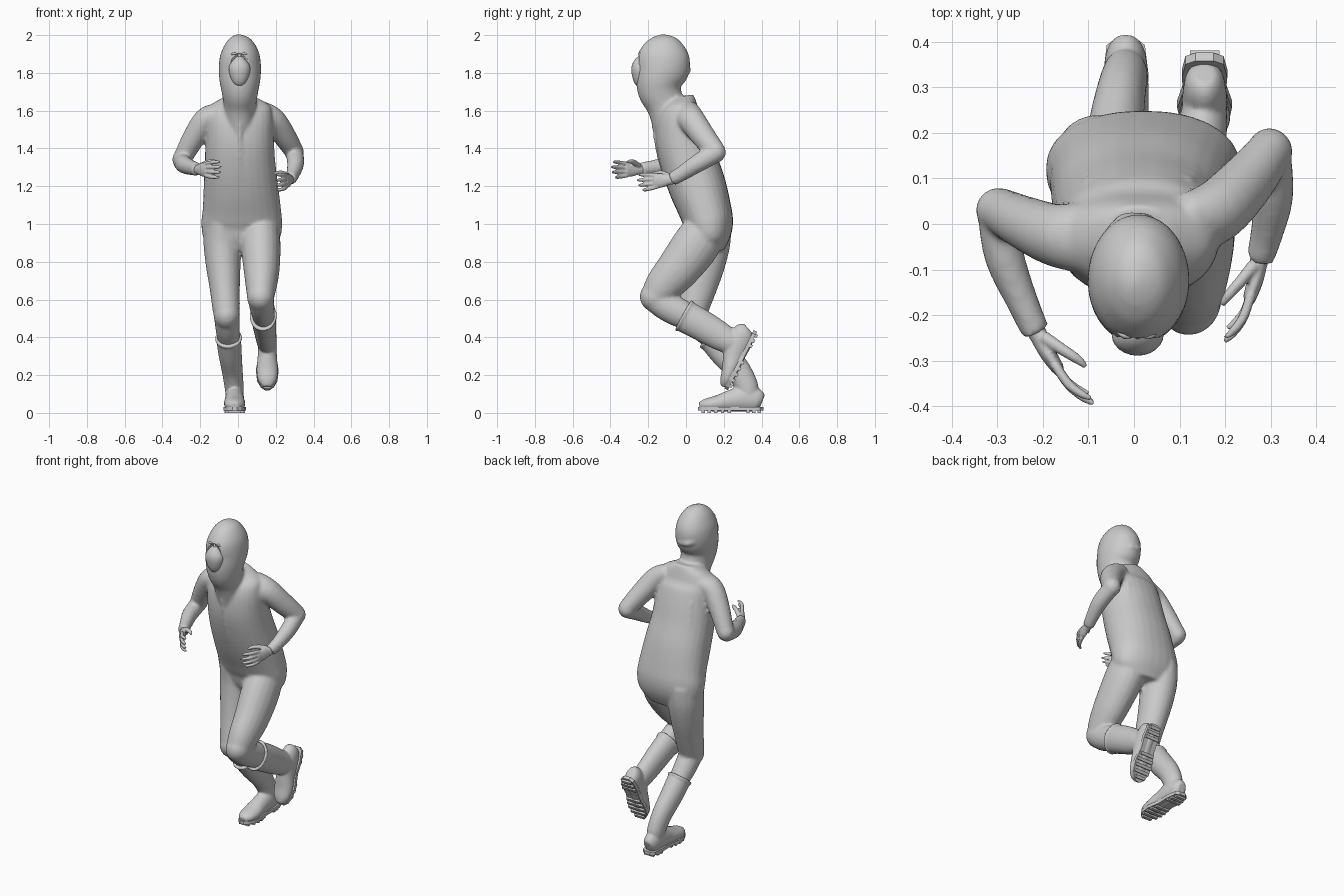
import bpy, bmesh
from math import sin, cos, pi, radians
from mathutils import Vector, Matrix

def spin(v, e):
    return abs(v) ** e * (1 if v >= 0 else -1)

def loft(bm, secs, n=20, steps=4, e=1.0, M=Matrix()):
    """Smooth closed tube through sections (x, y, z, half width, half depth)."""
    P = [secs[0]] + list(secs) + [secs[-1]]
    pts = []
    for i in range(1, len(P) - 2):
        for k in range(steps):
            t = k / steps
            pts.append([0.5 * (2*b + (c-a)*t + (2*a-5*b+4*c-d)*t*t + (3*b-a-3*c+d)*t**3)
                        for a, b, c, d in zip(P[i-1], P[i], P[i+1], P[i+2])])
    pts.append(list(secs[-1]))
    rings = []
    for i, p in enumerate(pts):
        a, b = pts[max(i-1, 0)], pts[min(i+1, len(pts)-1)]
        t = (Vector(b[:3]) - Vector(a[:3])).normalized()
        u = (Vector((1, 0, 0)) - t * t.x).normalized()
        v = t.cross(u)
        rings.append([bm.verts.new(M @ (Vector(p[:3]) + u*p[3]*spin(cos(2*pi*j/n), e)
                                        + v*p[4]*spin(sin(2*pi*j/n), e))) for j in range(n)])
    for r, s in zip(rings, rings[1:]):
        for j in range(n):
            bm.faces.new((r[j], r[(j+1) % n], s[(j+1) % n], s[j]))
    bm.faces.new(rings[0])
    bm.faces.new(rings[-1])

def tube(bm, points, r):
    """Thin fold or seam, fading out at both ends."""
    last = len(points) - 1
    loft(bm, [(*p, r*(0.3 if i in (0, last) else 1), r*(0.3 if i in (0, last) else 1))
              for i, p in enumerate(points)], n=8)

def ball(bm, loc, size):
    bmesh.ops.create_uvsphere(bm, u_segments=24, v_segments=14, radius=1,
                              matrix=Matrix.Translation(loc) @ Matrix.Diagonal((*size, 1)))

def finish(name, bm, voxel=0, smooth=0):
    bmesh.ops.recalc_face_normals(bm, faces=bm.faces)
    me = bpy.data.meshes.new(name)
    bm.to_mesh(me)
    bm.free()
    ob = bpy.data.objects.new(name, me)
    bpy.context.collection.objects.link(ob)
    for p in me.polygons:
        p.use_smooth = True
    if voxel:
        m = ob.modifiers.new("blend", 'REMESH')
        m.mode, m.voxel_size, m.use_smooth_shade = 'VOXEL', voxel, True
        if smooth:
            s = ob.modifiers.new("soften", 'SMOOTH')
            s.factor, s.iterations = 0.5, smooth
    return ob

# hooded suit: torso, hood, legs and sleeves blended into one skin
bm = bmesh.new()
loft(bm, [(.01, -.03, 1.675, .07, .07), (.01, -.025, 1.63, .155, .085), (.01, -.03, 1.56, .175, .125),
          (.01, -.015, 1.45, .18, .147), (.01, .015, 1.33, .187, .152), (.015, .06, 1.2, .197, .152),
          (.02, .10, 1.08, .207, .14), (.02, .12, 1.0, .214, .13), (.02, .12, .92, .2, .11),
          (.02, .12, .86, .14, .08)], n=28, e=.9)
loft(bm, [(.01, -.06, 1.48, .08, .1), (.01, -.105, 1.62, .085, .1), (.01, -.137, 1.70, .097, .115),
          (.01, -.14, 1.76, .108, .125), (.01, -.122, 1.83, .112, .142), (.01, -.122, 1.90, .103, .134),
          (.007, -.124, 1.96, .074, .096), (.005, -.126, 1.99, .042, .055),
          (.005, -.127, 2.004, .008, .01)], n=28)
loft(bm, [(.12, .13, 1.03, .09, .1), (.12, .06, .9, .105, .125), (.125, -.04, .765, .096, .115),
          (.123, -.115, .68, .084, .1), (.12, -.155, .625, .074, .085)])
ball(bm, (.12, -.163, .615), (.073, .082, .08))
loft(bm, [(.12, -.165, .61, .068, .075), (.127, -.1, .563, .066, .077), (.135, -.015, .52, .06, .075),
          (.14, .06, .48, .05, .055)])
loft(bm, [(-.085, .12, 1.0, .095, .12), (-.083, .12, .9, .1, .115), (-.078, .1, .78, .092, .105),
          (-.07, .07, .66, .08, .092), (-.062, .035, .54, .072, .08)])
ball(bm, (-.06, .03, .52), (.07, .08, .08))
loft(bm, [(-.06, .03, .52, .068, .072), (-.055, .09, .445, .064, .068), (-.05, .13, .4, .06, .06),
          (-.045, .19, .33, .05, .05)])
# sleeves
loft(bm, [(-.11, -.03, 1.58, .06, .08), (-.17, -.025, 1.55, .066, .07), (-.235, 0, 1.455, .06, .06),
          (-.295, .03, 1.345, .05, .05)])
ball(bm, (-.298, .03, 1.342), (.05, .05, .052))
loft(bm, [(-.3, .03, 1.335, .045, .05), (-.285, -.07, 1.315, .044, .048), (-.25, -.16, 1.3, .036, .041),
          (-.215, -.238, 1.29, .031, .036)])
loft(bm, [(.12, .0, 1.58, .06, .08), (.185, .03, 1.55, .066, .072), (.25, .095, 1.46, .06, .064),
          (.297, .155, 1.385, .05, .055)])
ball(bm, (.298, .158, 1.38), (.051, .053, .055))
loft(bm, [(.3, .155, 1.375, .046, .052), (.305, .06, 1.32, .045, .048), (.292, -.02, 1.268, .036, .04),
          (.277, -.075, 1.237, .031, .036)])
# folds on the hood, back, seat and joints, plus the front zip seam
for z, y in ((1.865, .005), (1.82, .015), (1.775, -.02)):
    tube(bm, [(-.075, y-.06, z+.02), (-.03, y-.008, z), (.03, y-.005, z-.008), (.085, y-.06, z+.015)], .014)
for x in (-.11, -.045, .075, .135):
    tube(bm, [(x*.9, .10, 1.5), (x, .15-abs(x)*.25, 1.36), (x, .203-abs(x)*.2, 1.18)], .012)
tube(bm, [(.01, -.19, 1.6), (.01, -.163, 1.45), (.01, -.138, 1.33), (.015, -.09, 1.19), (.02, -.01, 1.0)], .009)
for k in (0, 1):
    tube(bm, [(-.12, .085-k*.02, .55-k*.06), (-.06, .11-k*.01, .53-k*.05), (0, .085-k*.02, .55-k*.06)], .01)
suit = finish("hooded_suit", bm, .0095, 4)

# face opening cut out of the hood
bm = bmesh.new()
ball(bm, (.008, -.285, 1.83), (.064, .06, .096))
cutter = finish("face_cutter", bm)
cutter.hide_render = True
cutter.hide_viewport = True
cutter.display_type = 'WIRE'
cut = suit.modifiers.new("face_opening", 'BOOLEAN')
cut.operation, cut.object = 'DIFFERENCE', cutter

# face with eyes and brows
bm = bmesh.new()
ball(bm, (.008, -.19, 1.84), (.066, .052, .088))
ball(bm, (.008, -.238, 1.875), (.012, .016, .03))
for s in (-1, 1):
    tube(bm, [(.008+s*.008, -.246, 1.895), (.008+s*.028, -.246, 1.903), (.008+s*.05, -.232, 1.893)], .007)
    ball(bm, (.008+s*.028, -.232, 1.883), (.014, .012, .009))
finish("face", bm)

# moulded breathing mask, narrower at the chin
bm = bmesh.new()
loft(bm, [(.008, -.225, 1.74, .02, .02), (.008, -.238, 1.757, .04, .037), (.008, -.242, 1.80, .055, .046),
          (.008, -.242, 1.835, .055, .045), (.008, -.238, 1.865, .036, .032),
          (.008, -.232, 1.885, .014, .015)], n=24)
finish("face_mask", bm)

# rubber boots: foot in its own frame, shaft in the world frame
def boot(name, M, shaft):
    bm = bmesh.new()
    loft(bm, [(0, .166, .06, .025, .035), (0, .14, .068, .043, .06), (0, .07, .075, .05, .07),
              (0, 0, .064, .051, .058), (0, -.07, .05, .057, .044), (0, -.13, .043, .049, .033),
              (0, -.167, .037, .024, .02)], M=M)
    loft(bm, shaft, n=24)
    (a, b) = Vector(shaft[0][:3]), Vector(shaft[1][:3])
    c = a.lerp(b, .12)
    loft(bm, [(*a, shaft[0][3]+.006, shaft[0][4]+.006), (*c, shaft[0][3]+.006, shaft[0][4]+.006)], n=24)
    finish(name + "_boot", bm, .007, 3)
    # sole plate with cross treads
    bm = bmesh.new()
    outline = [(.172, .02), (.155, .042), (.09, .05), (.02, .047), (-.06, .06), (-.12, .054),
               (-.158, .034), (-.174, .012)]
    loop = [(x, y) for y, x in outline] + [(-x, y) for y, x in reversed(outline)]
    low = [bm.verts.new(M @ Vector((x, y, .012))) for x, y in loop]
    top = [bm.verts.new(M @ Vector((x, y, .032))) for x, y in loop]
    bm.faces.new(low)
    bm.faces.new(top)
    for i in range(len(low)):
        j = (i + 1) % len(low)
        bm.faces.new((low[i], low[j], top[j], top[i]))
    for y, w in ((.15, .065), (.12, .085), (.09, .09), (-.01, .09), (-.045, .105), (-.08, .108),
                 (-.115, .098), (-.147, .065)):
        bmesh.ops.create_cube(bm, size=1, matrix=M @ Matrix.Translation((0, y, .008))
                              @ Matrix.Diagonal((w, .018, .016, 1)))
    ob = finish(name + "_boot_sole", bm)
    for p in ob.data.polygons:
        p.use_smooth = False

boot("planted", Matrix.Translation((-.018, .238, 0)),
     [(-.05, .13, .4, .066, .072), (-.042, .2, .315, .062, .072), (-.03, .28, .22, .055, .066),
      (-.02, .325, .13, .05, .06), (-.018, .325, .08, .045, .05)])
boot("raised", Matrix.Translation((.155, .31, .27)) @ Matrix.Rotation(radians(63.4), 4, 'X'),
     [(.133, -.015, .517, .066, .086), (.14, .08, .465, .062, .083), (.147, .17, .412, .056, .077),
      (.153, .235, .375, .052, .066), (.155, .27, .355, .045, .05)])

# hands: palm, four relaxed fingers and a thumb
def hand(name, wrist, direction, k):
    bm = bmesh.new()
    w, d = Vector(wrist), Vector(direction).normalized()
    p = (d.cross(Vector((0, 0, 1))) * k).normalized()
    s = d.cross(p).normalized()
    s = s if s.z > 0 else -s
    def strip(rows):
        loft(bm, [(*(w + d*a + s*b + p*c), r, h) for a, b, c, r, h in rows], n=12)
    strip([(-.03, 0, 0, .022, .025), (.02, 0, 0, .02, .028), (.06, 0, 0, .018, .038), (.1, 0, .004, .014, .038)])
    for i, length in enumerate((.075, .095, .1, .088)):
        o = -.03 + i * .02
        strip([(.085, o, .002, .011, .011), (.1+length*.4, o*1.25, .008, .0105, .0105),
               (.1+length*.8, o*1.35, .024, .009, .009), (.1+length, o*1.35, .038, .005, .005)])
    strip([(.02, .02, .008, .015, .015), (.06, .038, .03, .013, .014), (.095, .043, .05, .011, .011),
           (.12, .04, .06, .006, .006)])
    finish(name, bm, .0045, 2)

hand("right_hand", (-.215, -.235, 1.288), (.45, -.85, 0), -1)
hand("left_hand", (.277, -.07, 1.236), (-.2, -.95, -.09), 1)
